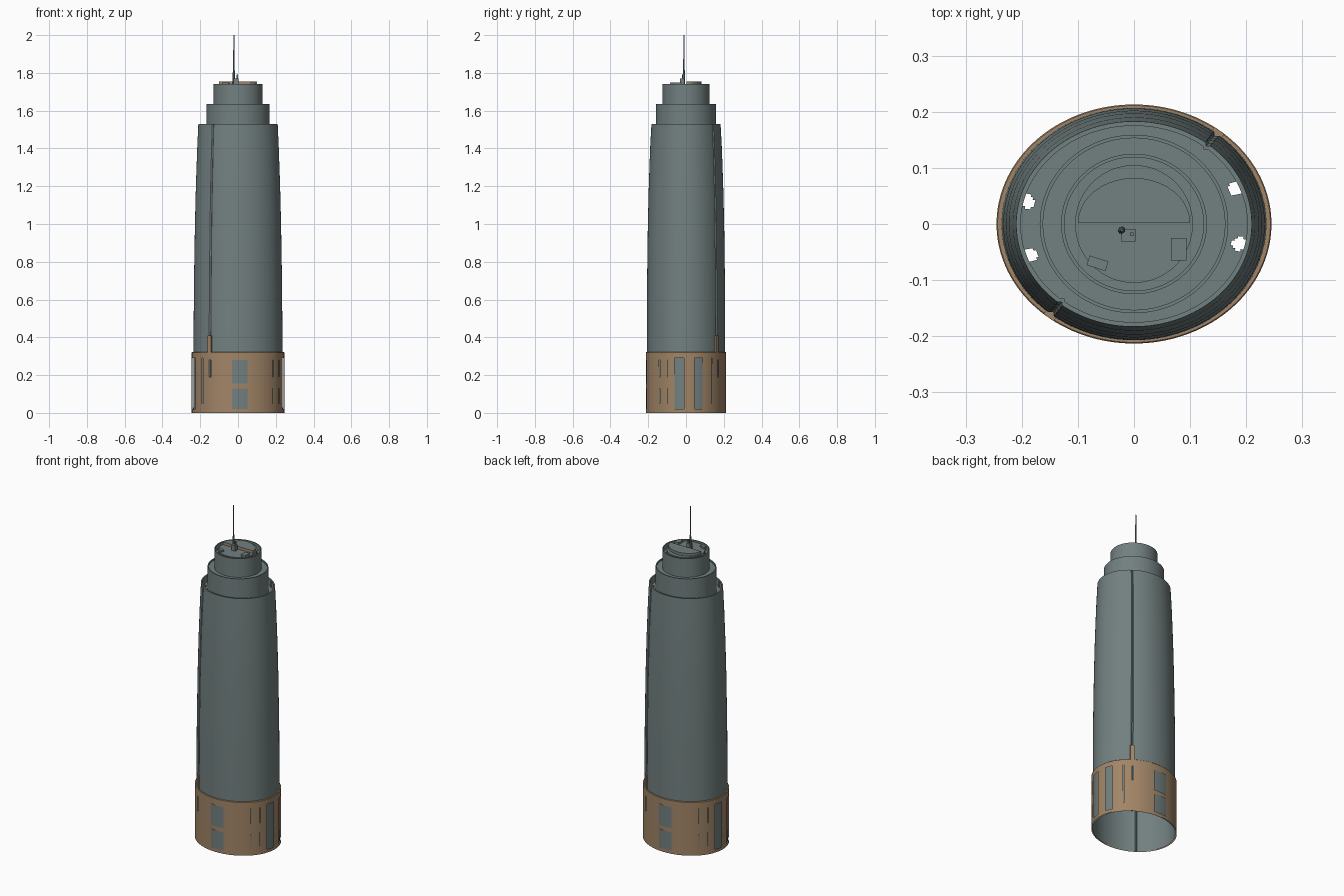
import bpy, bmesh, math

if "Cube" in bpy.data.objects:
    bpy.data.objects.remove(bpy.data.objects["Cube"])

N = 240  # segments around the tower


def material(name, col):
    m = bpy.data.materials.new(name)
    m.diffuse_color = (*col, 1)
    m.use_nodes = True
    m.node_tree.nodes["Principled BSDF"].inputs["Base Color"].default_value = m.diffuse_color
    return m


GLASS = material("grey_glass", (0.17, 0.215, 0.215))
STONE = material("tan_stone", (0.36, 0.235, 0.135))


def finish(name, bm, mats, smooth=True):
    bmesh.ops.recalc_face_normals(bm, faces=bm.faces)
    me = bpy.data.meshes.new(name)
    bm.to_mesh(me)
    bm.free()
    for m in mats:
        me.materials.append(m)
    ob = bpy.data.objects.new(name, me)
    bpy.context.collection.objects.link(ob)
    if smooth:
        bpy.ops.object.select_all(action='DESELECT')
        ob.select_set(True)
        bpy.context.view_layer.objects.active = ob
        bpy.ops.object.shade_smooth_by_angle(angle=math.radians(25))
    return ob


def loft(name, profile, mat, n=N, cap=False, seams=(), drop=None):
    """Elliptical rings (z, rx, ry) joined in order; drop(centre) removes faces."""
    bm = bmesh.new()
    rings = []
    for z, rx, ry in profile:
        ring = []
        for i in range(n):
            a = 2 * math.pi * i / n
            k = 0.975 if i in seams else 1
            ring.append(bm.verts.new((k * rx * math.cos(a), k * ry * math.sin(a), z)))
        rings.append(ring)
    for r0, r1 in zip(rings, rings[1:]):
        for i in range(n):
            j = (i + 1) % n
            bm.faces.new((r0[i], r0[j], r1[j], r1[i]))
    if cap:
        bm.faces.new(rings[-1])
    if drop:
        gone = [f for f in bm.faces if drop(f.calc_center_median())]
        bmesh.ops.delete(bm, geom=gone, context='FACES')
    return finish(name, bm, [mat])


# Main glass shell with a thin rim and two vertical seam grooves
loft("glass_shell", [(0, .237, .207), (.32, .236, .207), (.7, .233, .206), (1.0, .228, .202),
                     (1.2, .223, .197), (1.4, .216, .190), (1.53, .210, .183),
                     (1.53, .202, .175), (1.49, .202, .175)],
     GLASS, seams=(34, 154))


# Terrace floor with four small light wells
def well(c):
    return any(math.hypot(c.x - x, c.y - y) < .012
               for x, y in ((-.19, .04), (-.185, -.057), (.18, .062), (.187, -.035)))


loft("terrace_floor", [(1.49, .202 - .005 * i, .176 - .003 * i) for i in range(9)],
     GLASS, drop=well)

# Stepped crown
loft("lower_crown", [(1.48, .168, .159), (1.635, .168, .159), (1.635, .162, .153),
                     (1.628, .162, .153), (1.628, .12, .115)], GLASS, 96)
loft("upper_crown", [(1.62, .13, .125), (1.74, .13, .125), (1.74, .124, .119),
                     (1.71, .124, .119), (1.71, .09, .09)], GLASS, 96)
loft("roof_disc", [(1.70, .105, .105), (1.738, .105, .105)], GLASS, 64, cap=True)


# Stone cladding around the base, with window openings showing the glass behind
def window(c):
    if abs(c.x) < .1:                       # front and back double windows
        u = c.x * (1 if c.y < 0 else -1)
        return -.03 < u < .05 and (.02 < c.z < .13 or .155 < c.z < .28)
    v = c.y * (1 if c.x > 0 else -1)        # tall side windows and slits
    if -.06 < v < -.01 or .045 < v < .088:
        return .02 < c.z < .29
    if abs(v + .14) < .003 or abs(v + .1) < .003:
        return .05 < c.z < .13 or .19 < c.z < .28
    if abs(v - .137) < .003:
        return .05 < c.z < .29
    return abs(v - .17) < .003 and .19 < c.z < .28


loft("stone_base", [(z, .245, .213) for z in (0, .02, .05, .13, .155, .19, .28, .29, .32)]
     + [(.322, .243, .211), (.322, .23, .2)], STONE, drop=window)


def box(name, centre, size, mat, turn=0):
    bm = bmesh.new()
    bmesh.ops.create_cube(bm, size=1)
    for v in bm.verts:
        v.co = [a * b for a, b in zip(v.co, size)]
    ob = finish(name, bm, [mat], False)
    ob.location = centre
    ob.rotation_euler.z = turn
    return ob


# Stone stubs at the foot of each seam
for side in (-1, 1):
    box("seam_stub", (side * .148, side * .161, .365), (.022, .014, .09), STONE,
        math.atan2(-.63 / .235, .777 / .207))

# Raised half-disc plant deck on the roof, tan on its exposed sides
bm = bmesh.new()
outline = [(.1 * math.cos(math.pi * i / 20), .002 + .08 * math.sin(math.pi * i / 20))
           for i in range(21)]
base = bm.faces.new([bm.verts.new((x, y, 1.735)) for x, y in outline])
up = bmesh.ops.extrude_face_region(bm, geom=[base])["geom"]
bmesh.ops.translate(bm, vec=(0, 0, .019), verts=[g for g in up if isinstance(g, bmesh.types.BMVert)])
bmesh.ops.recalc_face_normals(bm, faces=bm.faces)
for f in bm.faces:
    f.normal_update()
    f.material_index = int(abs(f.normal.z) < .5 and f.normal.y < .4)
finish("plant_deck", bm, [GLASS, STONE], False)

# Small roof units
box("roof_unit_left", (-.065, -.07, 1.742), (.035, .018, .012), GLASS, -.3)
box("roof_unit_right", (.08, -.045, 1.742), (.028, .04, .016), GLASS)
box("mast_plinth", (-.01, -.02, 1.75), (.026, .022, .04), GLASS)
box("short_aerial", (-.004, -.018, 1.775), (.006, .006, .035), GLASS)

# Mast
bm = bmesh.new()
prev = None
for z, r in ((1.735, .007), (1.80, .006), (1.82, .004), (2.0, .0025)):
    ring = [bm.verts.new((-.022 + r * math.cos(i * math.pi / 4),
                          -.011 + r * math.sin(i * math.pi / 4), z)) for i in range(8)]
    if prev:
        for i in range(8):
            bm.faces.new((prev[i], prev[(i + 1) % 8], ring[(i + 1) % 8], ring[i]))
    prev = ring
bm.faces.new(prev)
finish("mast", bm, [GLASS])
